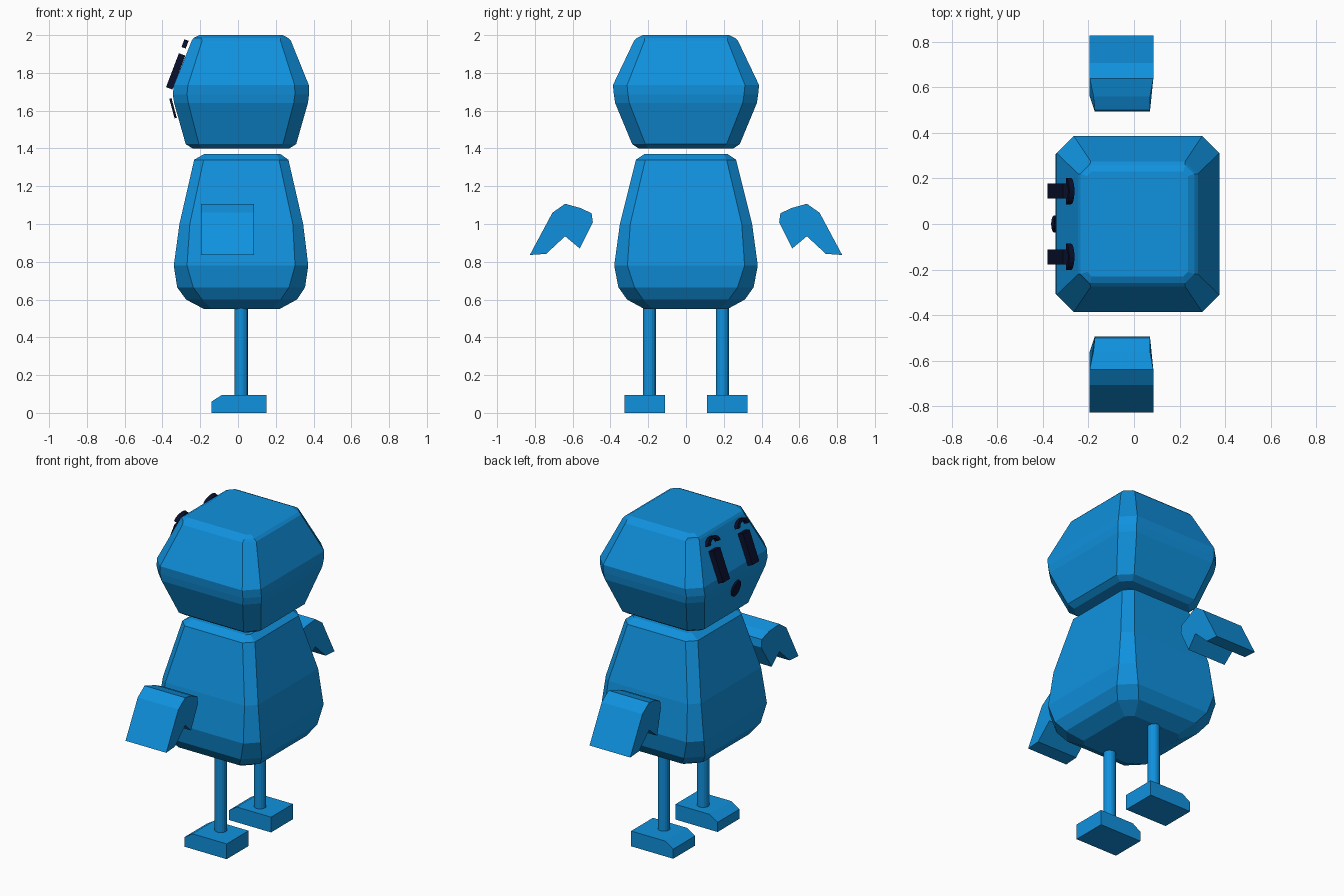
import bpy, bmesh, math
from mathutils import Vector

if "Cube" in bpy.data.objects:
    bpy.data.objects.remove(bpy.data.objects["Cube"])


def material(name, rgb):
    m = bpy.data.materials.new(name)
    m.diffuse_color = (*rgb, 1)
    m.use_nodes = True
    m.node_tree.nodes["Principled BSDF"].inputs["Base Color"].default_value = m.diffuse_color
    return m


BLUE = material("blue", (0.005, 0.285, 0.73))
NAVY = material("navy", (0.003, 0.005, 0.026))


def finish(name, bm, mat):
    bmesh.ops.recalc_face_normals(bm, faces=bm.faces)
    mesh = bpy.data.meshes.new(name)
    bm.to_mesh(mesh)
    bm.free()
    mesh.materials.append(mat)
    ob = bpy.data.objects.new(name, mesh)
    bpy.context.collection.objects.link(ob)
    return ob


def skin(name, loops, mat):
    """Bridge equal-length point loops and cap both ends."""
    bm = bmesh.new()
    rings = [[bm.verts.new(p) for p in loop] for loop in loops]
    n = len(rings[0])
    for a, b in zip(rings, rings[1:]):
        for i in range(n):
            j = (i + 1) % n
            bm.faces.new((a[i], a[j], b[j], b[i]))
    bm.faces.new(rings[0])
    bm.faces.new(rings[-1])
    return finish(name, bm, mat)


def octagon(z, x0, x1, y, c):
    """Rectangle with chamfered corners."""
    return [(x0 + c, -y, z), (x1 - c, -y, z), (x1, -y + c, z), (x1, y - c, z),
            (x1 - c, y, z), (x0 + c, y, z), (x0, y - c, z), (x0, -y + c, z)]


def plate(name, pts, origin, up, thick, mat):
    """Extruded (y, up) outline standing on a slanted face looking to -x."""
    up = Vector(up).normalized()
    out = Vector((-up.z, 0, up.x))
    loops = [[Vector(origin) + Vector((0, y, 0)) + up * v + out * d for y, v in pts]
             for d in (-thick / 2, thick / 2)]
    return skin(name, loops, mat)


# Head and body: stacked chamfered rectangles
skin("head", [octagon(*r) for r in (
    (1.40, -0.24, 0.272, 0.25, 0.05), (1.423, -0.277, 0.308, 0.285, 0.07),
    (1.64, -0.338, 0.37, 0.375, 0.075), (1.685, -0.345, 0.376, 0.382, 0.075),
    (1.735, -0.34, 0.375, 0.387, 0.075), (1.97, -0.245, 0.28, 0.275, 0.055),
    (1.985, -0.235, 0.265, 0.26, 0.04), (2.0, -0.205, 0.237, 0.23, 0.02))], BLUE)

skin("body", [octagon(*r) for r in (
    (0.55, -0.18, 0.22, 0.22, 0.04), (0.60, -0.275, 0.312, 0.312, 0.085),
    (0.665, -0.322, 0.355, 0.358, 0.085), (0.78, -0.34, 0.372, 0.38, 0.07),
    (1.0, -0.31, 0.345, 0.35, 0.055), (1.34, -0.232, 0.267, 0.265, 0.05),
    (1.37, -0.18, 0.225, 0.22, 0.02))], BLUE)

# Mitten outline: y, z, x start, x end (narrower at the inner side)
MITTEN = [(0.50, 1.057, -0.172, 0.07), (0.493, 1.01, -0.172, 0.07),
          (0.562, 0.87, -0.195, 0.07), (0.64, 0.935, -0.195, 0.085),
          (0.74, 0.842, -0.195, 0.085), (0.827, 0.836, -0.195, 0.085),
          (0.707, 1.06, -0.195, 0.085), (0.64, 1.107, -0.195, 0.085),
          (0.56, 1.085, -0.178, 0.07)]

FOOT = [(-0.14, 0), (-0.14, 0.06), (-0.085, 0.095), (0.15, 0.095), (0.15, 0)]
SLOPE = (0.354, 0, 0.935)

for s, side in ((-1, "left"), (1, "right")):
    # Arm
    skin(side + "_arm", [[(p[k], s * p[0], p[1]) for p in MITTEN] for k in (2, 3)], BLUE)

    # Leg and foot
    y = 0.193 * s
    ring = [(0.035 * math.cos(t * math.tau / 16) + 0.017,
             0.035 * math.sin(t * math.tau / 16) + y) for t in range(16)]
    skin(side + "_leg", [[(px, py, z) for px, py in ring] for z in (0.085, 0.56)], BLUE)
    yf = y + 0.025 * s
    skin(side + "_foot", [[(px, yf + w, pz) for px, pz in FOOT]
                          for w in (-0.1075, 0.1075)], BLUE)

    # Eye and arched eyebrow
    ye = 0.144 * s
    plate(side + "_eye", [(-0.033, -0.096), (0.033, -0.096), (0.033, 0.096), (-0.033, 0.096)],
          (-0.33, ye, 1.808), SLOPE, 0.036, NAVY)
    arch = [(r * math.cos(a), 0.75 * r * math.sin(a))
            for r, order in ((0.058, range(9)), (0.034, range(8, -1, -1)))
            for a in (math.pi * i / 8 for i in order)]
    plate(side + "_eyebrow", arch, (-0.288, ye, 1.933), SLOPE, 0.024, NAVY)

# Mouth: thin oval on the lower slope of the face
oval = [(0.038 * math.cos(i * math.tau / 16), 0.054 * math.sin(i * math.tau / 16))
        for i in range(16)]
plate("mouth", oval, (-0.344, 0, 1.613), (-0.26, 0, 0.965), 0.012, NAVY)
